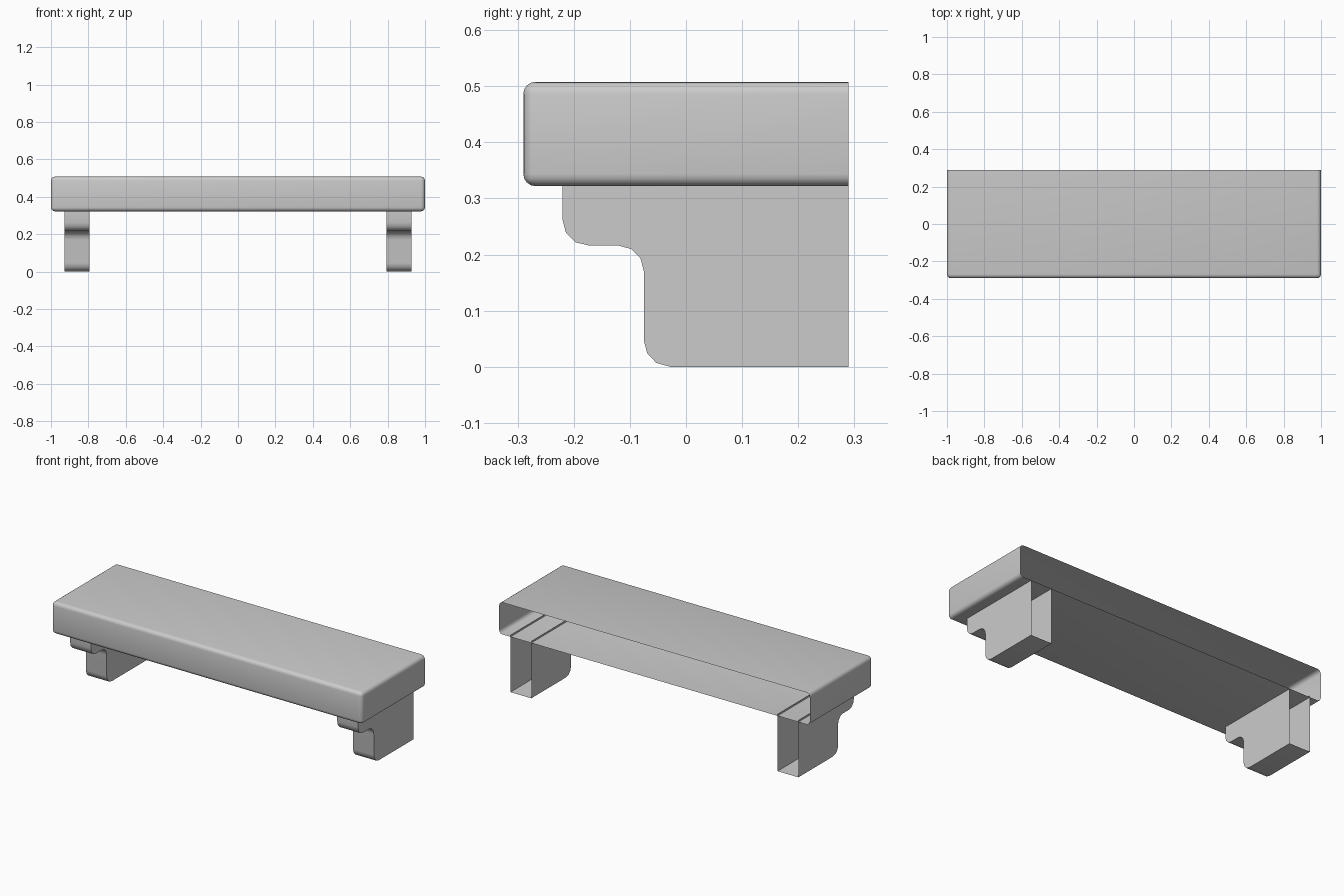
import bpy, bmesh

if "Cube" in bpy.data.objects:
    bpy.data.objects.remove(bpy.data.objects["Cube"])

BACK = 0.29


def make_object(name, bm):
    bmesh.ops.recalc_face_normals(bm, faces=bm.faces)
    me = bpy.data.meshes.new(name)
    # open the back, which sits against a wall
    back = [f for f in bm.faces if all(v.co.y > BACK - 1e-4 for v in f.verts)]
    bmesh.ops.delete(bm, geom=back, context='FACES')
    bm.to_mesh(me)
    bm.free()
    ob = bpy.data.objects.new(name, me)
    bpy.context.collection.objects.link(ob)
    bpy.ops.object.select_all(action='DESELECT')
    ob.select_set(True)
    bpy.context.view_layer.objects.active = ob
    bpy.ops.object.shade_smooth_by_angle(angle=0.7)
    return ob


# Shelf slab: hollow box, rounded everywhere except around the open back
bm = bmesh.new()
bmesh.ops.create_cube(bm, size=1)
for v in bm.verts:
    v.co.x *= 2
    v.co.y *= 2 * BACK
    v.co.z = 0.415 + v.co.z * 0.186
edges = [e for e in bm.edges if not all(v.co.y > 0 for v in e.verts)]
bmesh.ops.bevel(bm, geom=edges, offset=0.022, segments=4, profile=0.5,
                affect='EDGES', clamp_overlap=True)
make_object("shelf_slab", bm)

# Stepped brackets: side profile (y, z) from the top front down to the back
PROFILE = [(-0.22, 0.332), (-0.22, 0.262), (-0.214, 0.239), (-0.197, 0.222),
           (-0.172, 0.216), (-0.12, 0.216), (-0.098, 0.21), (-0.081, 0.193),
           (-0.075, 0.17), (-0.075, 0.046), (-0.069, 0.024), (-0.053, 0.007),
           (-0.028, 0.0), (BACK, 0.0), (BACK, 0.332)]


def bracket(name, cx, half=0.067):
    bm = bmesh.new()
    left = [bm.verts.new((cx - half, y, z)) for y, z in PROFILE]
    right = [bm.verts.new((cx + half, y, z)) for y, z in PROFILE]
    bm.faces.new(left)
    bm.faces.new(right[::-1])
    n = len(PROFILE)
    for i in range(n):
        j = (i + 1) % n
        bm.faces.new((left[i], right[i], right[j], left[j]))
    bmesh.ops.recalc_face_normals(bm, faces=bm.faces)
    # open top, hidden inside the slab
    top = [f for f in bm.faces if all(v.co.z > 0.33 for v in f.verts)]
    bmesh.ops.delete(bm, geom=top, context='FACES')
    make_object(name, bm)


for side, cx in (("left", -0.86), ("right", 0.86)):
    bracket(side + "_bracket", cx)
